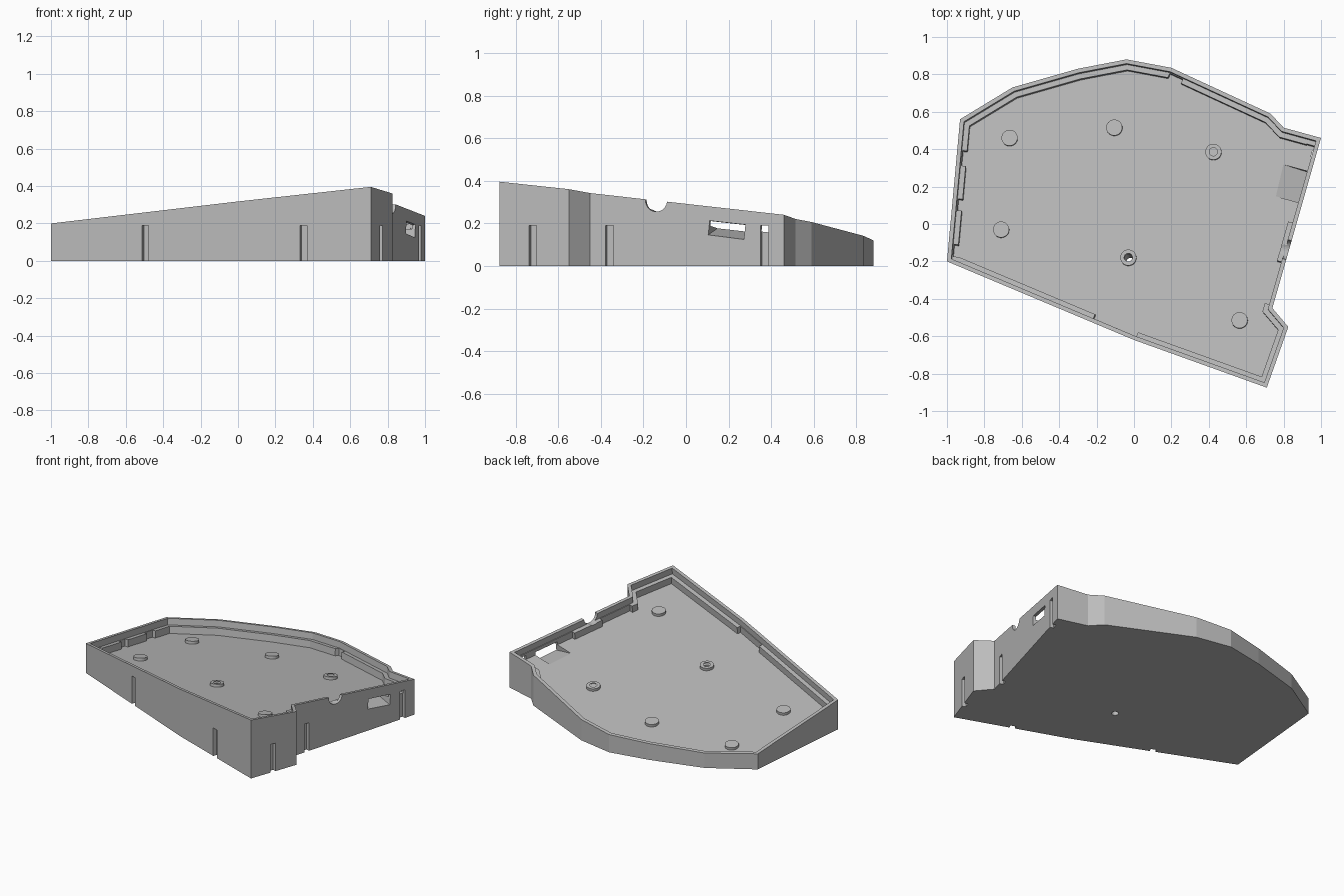
import bpy, bmesh
from mathutils import Vector

if "Cube" in bpy.data.objects:
    bpy.data.objects.remove(bpy.data.objects["Cube"], do_unlink=True)

# Plan outline, counter-clockwise from the front corner
OUTLINE = [Vector(p) for p in (
    (-1, -.2), (0, -.62), (.71, -.875), (.825, -.55), (.74, -.45), (1, .46),
    (.8, .515), (.73, .59), (.2, .835), (-.04, .88), (-.3, .83), (-.65, .73), (-.93, .56))]
SLOPE_X, SLOPE_Y, MID = .063, -.13, .237
NORMAL = Vector((-SLOPE_X, -SLOPE_Y, 1)).normalized()
LEDGE, FLOOR = .042, .088      # depths below the sloping rim

grey = bpy.data.materials.new("plain_grey")
grey.use_nodes = True
grey.diffuse_color = (.5, .5, .5, 1)
grey.node_tree.nodes["Principled BSDF"].inputs["Base Color"].default_value = (.5, .5, .5, 1)


def rim(p, depth=0):
    """Point at a depth below the sloping rim plane, square to it."""
    return Vector((p[0], p[1], MID + SLOPE_X * p[0] + SLOPE_Y * p[1])) - NORMAL * depth


def make(name, bm):
    bmesh.ops.recalc_face_normals(bm, faces=bm.faces)
    mesh = bpy.data.meshes.new(name)
    bm.to_mesh(mesh)
    bm.free()
    mesh.materials.append(grey)
    ob = bpy.data.objects.new(name, mesh)
    bpy.context.collection.objects.link(ob)
    return ob


def prism(name, low, high):
    bm = bmesh.new()
    a = [bm.verts.new(p) for p in low]
    b = [bm.verts.new(p) for p in high]
    bm.faces.new(a)
    bm.faces.new(b)
    for i in range(len(a)):
        j = (i + 1) % len(a)
        bm.faces.new((a[i], a[j], b[j], b[i]))
    return make(name, bm)


def cylinder(name, start, end, radius):
    axis = end - start
    bm = bmesh.new()
    bmesh.ops.create_cone(bm, cap_ends=True, segments=32, radius1=radius,
                          radius2=radius, depth=axis.length)
    turn = axis.to_track_quat('Z', 'Y')
    for v in bm.verts:
        v.co = turn @ v.co + (start + end) / 2
    return make(name, bm)


def inset(points, d):
    """Mitred inward offset of the outline."""
    out = []
    for i, p in enumerate(points):
        u = (p - points[i - 1]).normalized()
        w = (points[(i + 1) % len(points)] - p).normalized()
        n1, n2 = Vector((-u.y, u.x)), Vector((-w.y, w.x))
        out.append(p + (n1 + n2) * d / (1 + n1.dot(n2)))
    return out


def strip(edge, t0, t1, near, far):
    """Plan rectangle along one outline edge, measured inward from it."""
    a, b = OUTLINE[edge], OUTLINE[(edge + 1) % len(OUTLINE)]
    u = (b - a).normalized()
    n = Vector((-u.y, u.x))
    p, q = a.lerp(b, t0), a.lerp(b, t1)
    return [p + n * near, q + n * near, q + n * far, p + n * far]


def tilted(points, deep, shallow):
    return prism("cutter", [rim(p, deep) for p in points], [rim(p, shallow) for p in points])


# Wedge-shaped body with a flat base and sloping rim
tray = prism("case_tray", [(p.x, p.y, 0) for p in OUTLINE], [rim(p) for p in OUTLINE])
cutters, bosses = [], []

# Stepped pocket leaving a rim and an inner ledge
cutters.append(tilted(inset(OUTLINE, .022), LEDGE, -.2))
cutters.append(tilted(inset(OUTLINE, .05), FLOOR, -.1))

# Gaps in the ledge
for edge, t0, t1 in ((0, .77, 1), (7, .87, 1), (4, .02, .27), (4, .5, .95),
                     (12, .21, .316), (12, .55, .63), (12, .87, .955)):
    cutters.append(tilted(strip(edge, t0, t1, .026, .07), FLOOR, .02))

# Slots rising from the base on the outer walls
for edge, t in ((0, .505), (1, .493), (2, .48), (4, .1), (4, .9)):
    a, b = OUTLINE[edge], OUTLINE[edge + 1]
    half = .019 / (b - a).length
    box = strip(edge, t - half, t + half, -.03, .025)
    cutters.append(prism("cutter", [(p.x, p.y, -.1) for p in box], [(p.x, p.y, .19) for p in box]))

# Window and ramp through the side wall
inner = [(.75, .16), (.79, .33)]
outer = [(.943, .107), (.983, .277)]
plan = [inner[0], outer[0], outer[1], inner[1]]
cutters.append(prism("cutter", [rim(p, d) for p, d in zip(plan, (.087, .15, .15, .087))],
                     [rim(p, .066) for p in plan]))

# Round cable notches and a small hole in the walls
for centre, axis, radius in (((.83, -.14, .308), (.096, -.027, 0), .053),
                             ((.81, .505, .22), (.05, .085, 0), .03),
                             ((.25, .81, .085), (.04, .09, 0), .011)):
    c, a = Vector(centre), Vector(axis)
    cutters.append(cylinder("cutter", c - a, c + a, radius))

# Screw bosses and holes square to the sloping floor
boss_spots = [(-.67, .47), (-.11, .525), (.42, .395), (-.715, -.02), (-.035, -.17), (.56, -.505)]
for p in boss_spots:
    bosses.append(cylinder("boss", rim(p, FLOOR + .015), rim(p, FLOOR - .018), .043))
holes = [cylinder("cutter", rim(p, .45), rim(p, 0), .022)
         for p in boss_spots + [(.585, -.15), (.745, -.193)]]

# Combine everything into one clean body
for group, operation in ((cutters, 'DIFFERENCE'), (bosses, 'UNION'), (holes, 'DIFFERENCE')):
    for ob in group:
        mod = tray.modifiers.new("shape", 'BOOLEAN')
        mod.operation = operation
        mod.solver = 'EXACT'
        mod.object = ob
        ob.hide_render = True
bpy.context.view_layer.update()
result = bpy.data.meshes.new_from_object(tray.evaluated_get(bpy.context.evaluated_depsgraph_get()))
tray.modifiers.clear()
tray.data = result
tray.data.name = "case_tray"
for ob in cutters + bosses + holes:
    bpy.data.objects.remove(ob, do_unlink=True)
